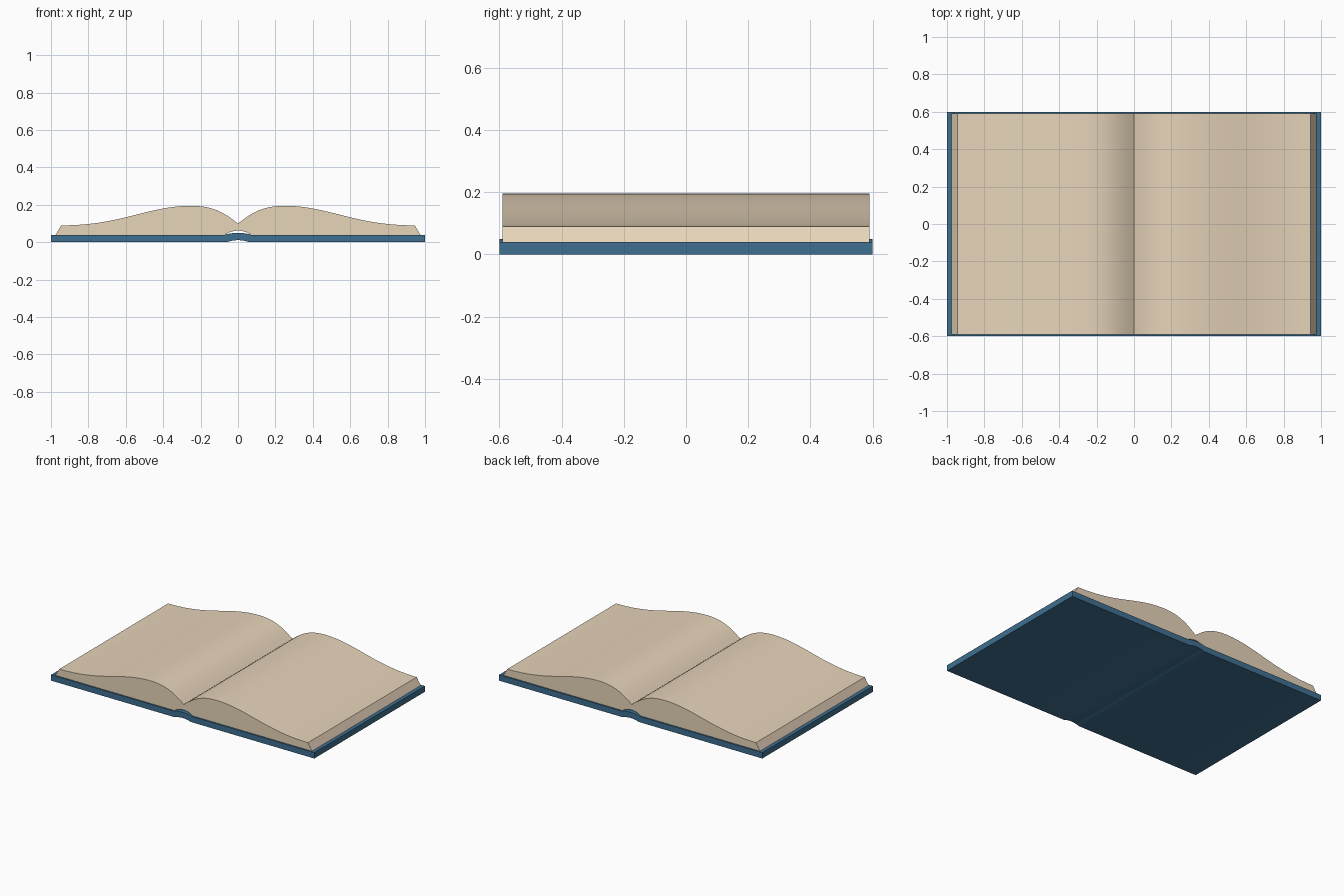
import bpy, bmesh, math
from mathutils import Vector
from mathutils.geometry import interpolate_bezier

if "Cube" in bpy.data.objects:
    bpy.data.objects.remove(bpy.data.objects["Cube"])


def material(name, rgb):
    m = bpy.data.materials.new(name)
    m.diffuse_color = (*rgb, 1)
    m.use_nodes = True
    m.node_tree.nodes["Principled BSDF"].inputs["Base Color"].default_value = m.diffuse_color
    return m


def bezier(a, b, c, d, n):
    return [(p.x, p.y) for p in interpolate_bezier(*(Vector(q) for q in (a, b, c, d)), n)]


def arch(half, base, rise, n=12):
    """Shallow hump from -half to +half."""
    return [(-half + 2 * half * i / n, base + rise * math.sin(math.pi * i / n) ** 0.8)
            for i in range(n + 1)]


def extrude_profile(name, profile, depth, mat):
    """Closed XZ profile, extruded along y and centred on y = 0."""
    bm = bmesh.new()
    face = bm.faces.new([bm.verts.new((x, -depth / 2, z)) for x, z in profile])
    new = bmesh.ops.extrude_face_region(bm, geom=[face])["geom"]
    bmesh.ops.translate(bm, vec=(0, depth, 0),
                        verts=[v for v in new if isinstance(v, bmesh.types.BMVert)])
    bmesh.ops.recalc_face_normals(bm, faces=bm.faces)
    mesh = bpy.data.meshes.new(name)
    bm.to_mesh(mesh)
    bm.free()
    mesh.materials.append(mat)
    ob = bpy.data.objects.new(name, mesh)
    bpy.context.collection.objects.link(ob)
    bpy.ops.object.select_all(action='DESELECT')
    ob.select_set(True)
    bpy.context.view_layer.objects.active = ob
    bpy.ops.object.shade_smooth_by_angle(angle=math.radians(25))


paper = material("cream paper", (0.80, 0.66, 0.49))
blue = material("blue cover", (0.05, 0.16, 0.28))

# Cover: two boards joined by a slightly raised spine
bottom = [(-1, 0)] + arch(0.06, 0, 0.011) + [(1, 0)]
top = [(1, 0.04)] + arch(0.07, 0.04, 0.01)[::-1] + [(-1, 0.04)]
extrude_profile("cover", bottom + top, 1.2, blue)

# Pages: mirrored curve from the gutter to the slanted fore edge
half = bezier((0, 0.10), (0.07, 0.155), (0.13, 0.195), (0.25, 0.195), 12)
half += bezier((0.25, 0.195), (0.48, 0.195), (0.62, 0.09), (0.945, 0.09), 18)[1:]
half.append((0.975, 0.04))
left = [(-x, z) for x, z in half[1:]]
extrude_profile("pages", half[::-1] + left + arch(0.07, 0.04, 0.022), 1.18, paper)
